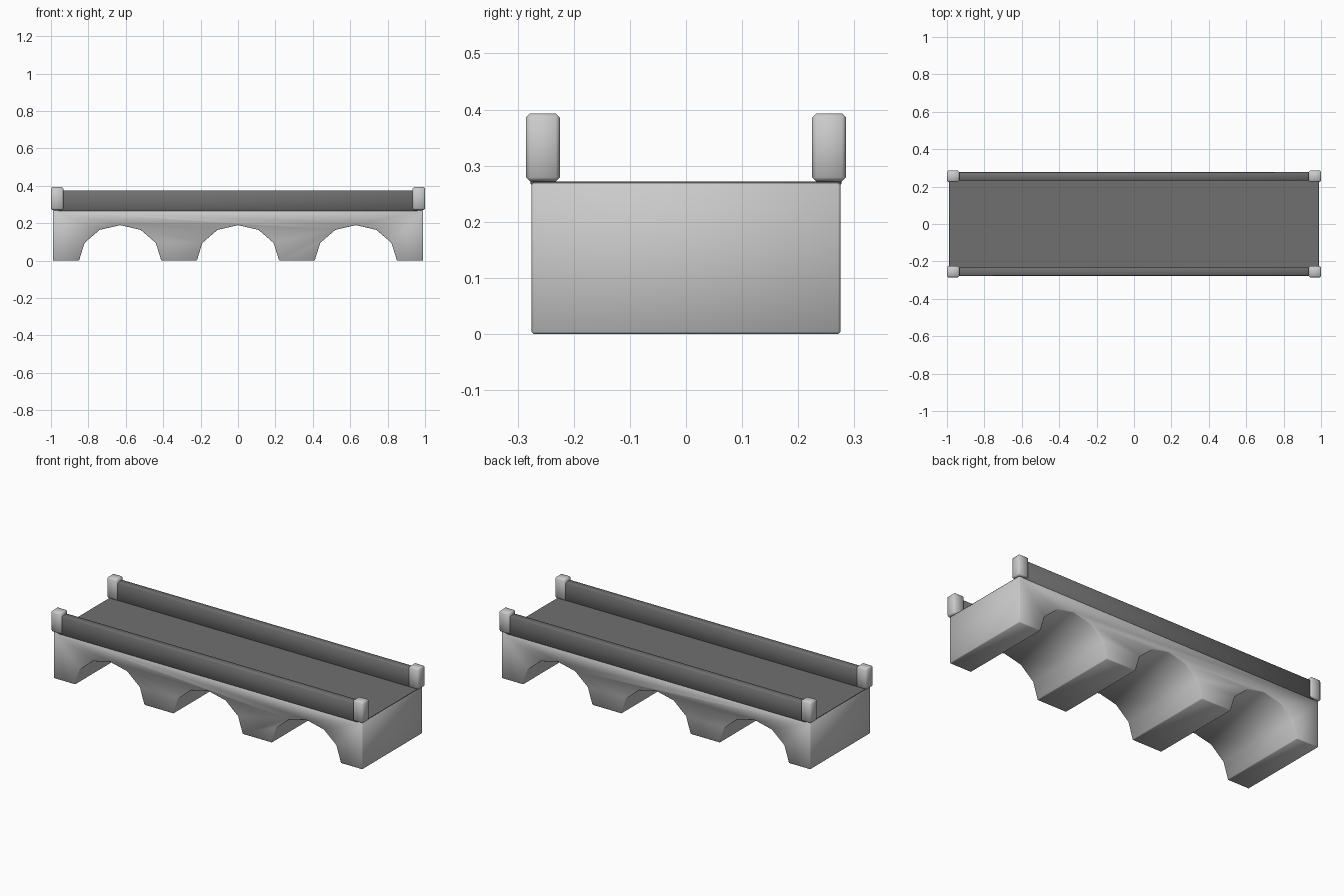
import bpy, bmesh
from math import radians, sin, cos, pi

if "Cube" in bpy.data.objects:
    bpy.data.objects.remove(bpy.data.objects["Cube"])

dark = bpy.data.materials.new("dark_stone")
dark.diffuse_color = (0.16, 0.16, 0.16, 1)
dark.use_nodes = True
dark.node_tree.nodes["Principled BSDF"].inputs["Base Color"].default_value = dark.diffuse_color


def finish(obj, bevel=0.0, mat=None):
    """Small chamfer, smooth shading and optional material."""
    if bevel:
        m = obj.modifiers.new("bevel", 'BEVEL')
        m.width, m.segments = bevel, 1
        m.limit_method, m.angle_limit = 'ANGLE', radians(40)
    if mat:
        obj.data.materials.append(mat)
    bpy.ops.object.select_all(action='DESELECT')
    obj.select_set(True)
    bpy.context.view_layer.objects.active = obj
    if bevel:
        bpy.ops.object.modifier_apply(modifier="bevel")
    bpy.ops.object.shade_smooth_by_angle(angle=radians(50))


def box(name, lo, hi, bevel=0.0, mat=None):
    bpy.ops.mesh.primitive_cube_add(size=1, location=[(a + b) / 2 for a, b in zip(lo, hi)])
    obj = bpy.context.object
    obj.name = name
    obj.scale = [b - a for a, b in zip(lo, hi)]
    bpy.ops.object.transform_apply(location=False, rotation=False, scale=True)
    finish(obj, bevel, mat)


# Bridge body: side profile with three six-sided arches, extruded across the width
L, W, H = 0.99, 0.275, 0.27
profile = [(L, 0), (L, H), (-L, H), (-L, 0)]
for cx in (-0.63, 0, 0.63):
    profile += [(cx - 0.22 * cos(pi * i / 6), 0.19 * sin(pi * i / 6)) for i in range(7)]
bm = bmesh.new()
face = bm.faces.new([bm.verts.new((x, -W, z)) for x, z in profile])
ext = bmesh.ops.extrude_face_region(bm, geom=[face])
bmesh.ops.translate(bm, vec=(0, 2 * W, 0),
                    verts=[v for v in ext["geom"] if isinstance(v, bmesh.types.BMVert)])
bmesh.ops.recalc_face_normals(bm, faces=bm.faces)
mesh = bpy.data.meshes.new("arched_body")
bm.to_mesh(mesh)
bm.free()
body = bpy.data.objects.new("arched_body", mesh)
bpy.context.collection.objects.link(body)
finish(body, 0.004)

# Road surface
box("road_deck", (-0.987, -0.272, 0.262), (0.987, 0.272, 0.272), 0, dark)

# Parapet walls and corner posts on both sides
for side, s in (("front", -1), ("back", 1)):
    y = s * 0.255
    box(side + "_parapet", (-0.96, y - 0.022, 0.265), (0.96, y + 0.022, 0.375), 0.003, dark)
    for end, e in (("left", -1), ("right", 1)):
        x = e * 0.967
        box(f"{side}_{end}_post", (x - 0.033, y - 0.03, 0.272), (x + 0.033, y + 0.03, 0.393), 0.007)
